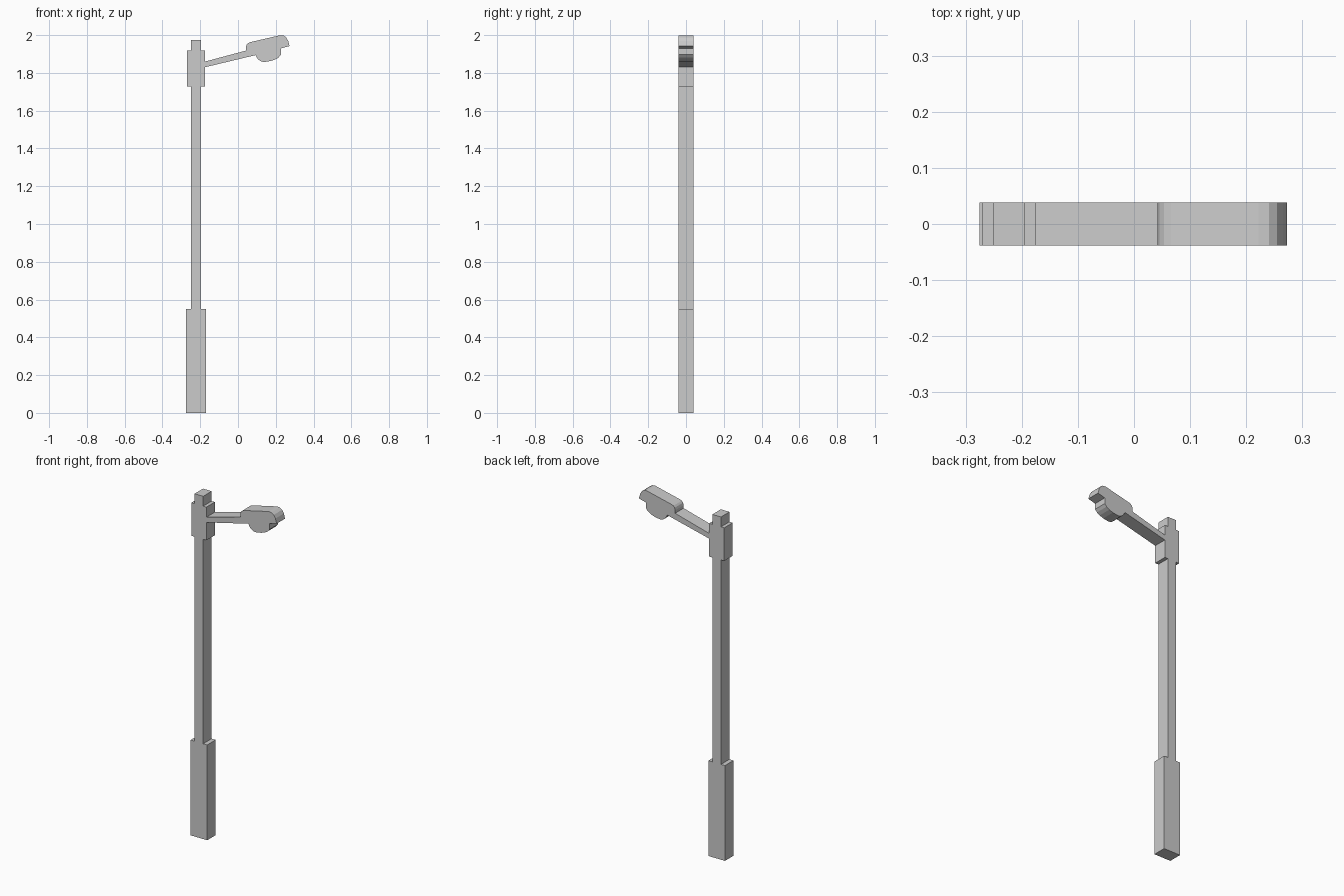
import bpy, bmesh
from mathutils import Vector

if "Cube" in bpy.data.objects:
    bpy.data.objects.remove(bpy.data.objects["Cube"])

HALF_DEPTH = 0.0385
POST_X = -0.2225


def curve(a, ctrl, b, steps=4):
    """Quadratic rounded corner from a to b, pulled towards ctrl."""
    a, c, b = Vector(a), Vector(ctrl), Vector(b)
    pts = []
    for i in range(steps + 1):
        t = i / steps
        pts.append(tuple(a * (1 - t) ** 2 + c * 2 * t * (1 - t) + b * t * t))
    return pts


def extrude_profile(name, pts):
    """Solid made from a closed x-z outline, centred on y = 0."""
    bm = bmesh.new()
    face = bm.faces.new([bm.verts.new((x, -HALF_DEPTH, z)) for x, z in pts])
    ext = bmesh.ops.extrude_face_region(bm, geom=[face])
    moved = [g for g in ext["geom"] if isinstance(g, bmesh.types.BMVert)]
    bmesh.ops.translate(bm, verts=moved, vec=(0, 2 * HALF_DEPTH, 0))
    bmesh.ops.recalc_face_normals(bm, faces=bm.faces)
    mesh = bpy.data.meshes.new(name)
    bm.to_mesh(mesh)
    bm.free()
    obj = bpy.data.objects.new(name, mesh)
    bpy.context.collection.objects.link(obj)
    return obj


# Post: half widths of base, shaft, collar and cap, from the ground up
half_post = [(0.053, 0), (0.053, 0.549), (0.0275, 0.549), (0.0275, 1.727),
             (0.048, 1.727), (0.048, 1.918), (0.0275, 1.918), (0.0275, 1.975)]
right_side = [(POST_X + w, z) for w, z in half_post]
left_side = [(POST_X - w, z) for w, z in half_post]

# Lamp globe under the head, followed from the outer end back to the arm
globe = [(0.228, 1.930)]
globe += curve((0.228, 1.897), (0.210, 1.865), (0.143, 1.858))
globe += curve((0.132, 1.858), (0.105, 1.863), (0.093, 1.894))

# Lamp head with a rounded inner and outer top corner
head_top = curve((0.042, 1.918), (0.037, 1.957), (0.066, 1.963))
head_top += curve((0.222, 1.999), (0.262, 2.006), (0.273, 1.942))

# One continuous solid: post, inclined arm, head and globe
arm_under, arm_over = [(-0.1745, 1.830)], [(-0.1745, 1.860)]
outline = (right_side[:5] + arm_under + globe[::-1] + head_top[::-1]
           + arm_over + right_side[5:] + left_side[::-1])
extrude_profile("street_lamp", outline)
